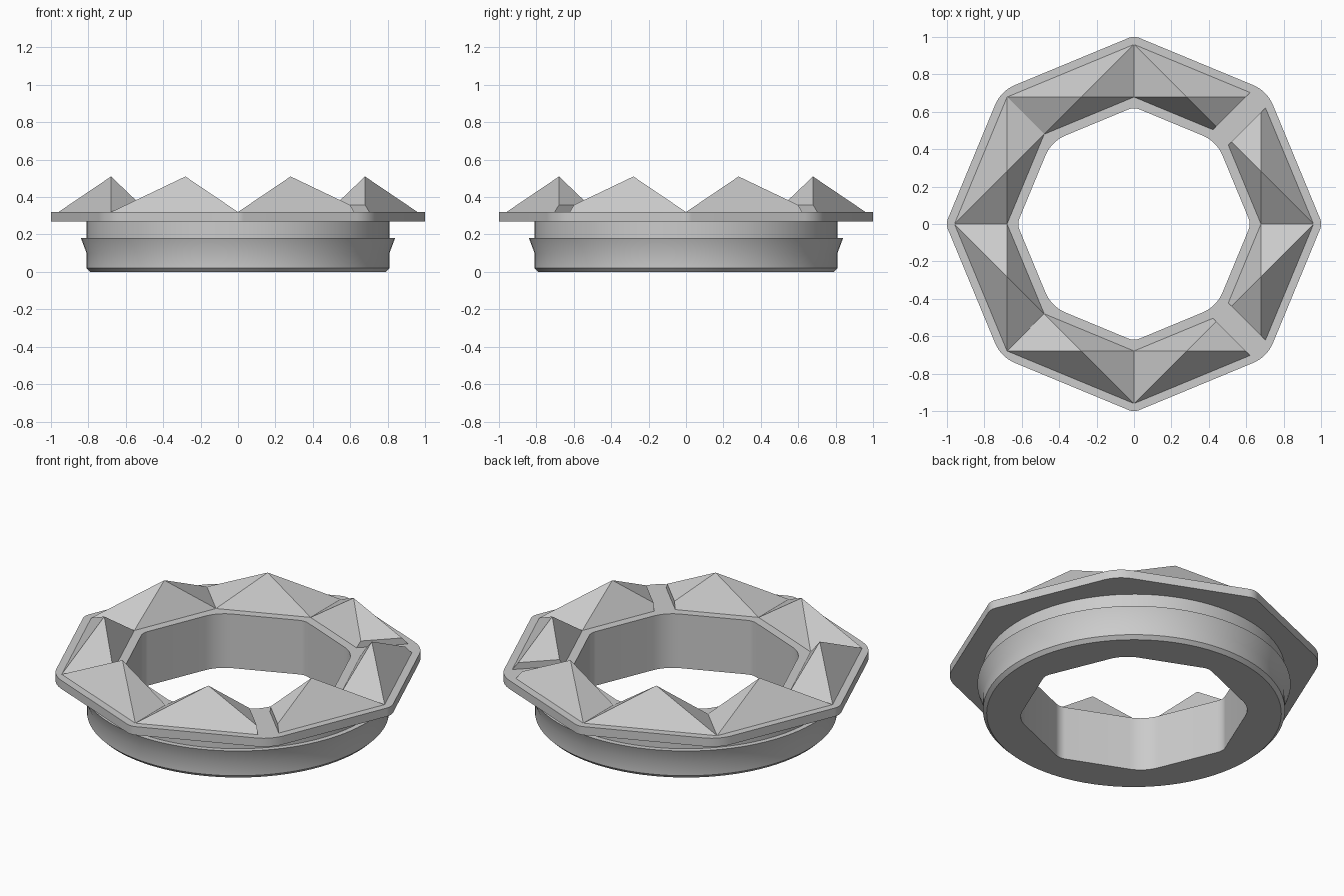
import bpy, bmesh
from math import sin, cos, tan, radians
from mathutils import Vector

cube = bpy.data.objects.get("Cube")
if cube:
    bpy.data.objects.remove(cube)

SIDES, ARC = 8, 12           # octagon corners, points per rounded corner
STEP = 360 / SIDES
HALF = radians(STEP / 2)

grey = bpy.data.materials.new("plain_grey")
grey.use_nodes = True
colour = (0.6, 0.6, 0.6, 1)
grey.diffuse_color = colour
grey.node_tree.nodes["Principled BSDF"].inputs["Base Color"].default_value = colour


def polar(r, deg, z=0.0):
    return Vector((r * cos(radians(deg)), r * sin(radians(deg)), z))


def circle(r, z):
    """Circle sampled to match the rounded octagon point for point."""
    n = SIDES * ARC
    return [polar(r, (i - (ARC - 1) / 2) * 360 / n, z) for i in range(n)]


def octagon(r, z):
    """Octagon with tight corners on the axes and softer ones on the diagonals."""
    points = []
    for corner in range(SIDES):
        fillet = 0.2 if corner % 2 else 0.08
        centre = polar(r - fillet / cos(HALF), corner * STEP, z)
        for j in range(ARC):
            points.append(centre + polar(fillet, (corner - 0.5 + j / (ARC - 1)) * STEP))
    return points


def finish(name, bm, smooth):
    bmesh.ops.recalc_face_normals(bm, faces=bm.faces)
    mesh = bpy.data.meshes.new(name)
    bm.to_mesh(mesh)
    bm.free()
    mesh.materials.append(grey)
    obj = bpy.data.objects.new(name, mesh)
    bpy.context.collection.objects.link(obj)
    if smooth:
        bpy.ops.object.select_all(action="DESELECT")
        obj.select_set(True)
        bpy.context.view_layer.objects.active = obj
        bpy.ops.object.shade_smooth_by_angle(angle=radians(25))
    return obj


def loft(name, sections):
    """Skin a closed loop of ring-shaped sections."""
    bm = bmesh.new()
    rings = [[bm.verts.new(p) for p in s] for s in sections]
    for a, b in zip(rings, rings[1:] + rings[:1]):
        for i in range(len(a)):
            j = (i + 1) % len(a)
            bm.faces.new((a[i], a[j], b[j], b[i]))
    return finish(name, bm, True)


# Round body with bottom chamfer, snap ridge and octagonal bore
HOLE, BOTTOM, TOP = 0.625, 0.27, 0.32
profile = [(0.79, 0), (0.81, 0.02), (0.81, 0.1), (0.84, 0.18), (0.81, 0.18), (0.81, BOTTOM)]
loft("body", [circle(r, z) for r, z in profile] + [octagon(HOLE, BOTTOM), octagon(HOLE, 0)])

# Octagonal flange
RIM = 1.0066
loft("flange", [octagon(RIM, BOTTOM), octagon(RIM, TOP), octagon(HOLE, TOP), octagon(HOLE, BOTTOM)])

# Ring of faceted spikes, trimmed beside the two gaps on the left
OUTER = 0.96
INNER = OUTER * cos(2 * HALF)
GAPS = (1, 7)
GAP_HALF = 0.057
for k in range(SIDES):
    bm = bmesh.new()
    start, end = k * STEP, (k + 1) * STEP
    base = [bm.verts.new(polar(r, a, TOP)) for r, a in
            ((OUTER, start), (OUTER, end), (INNER, end), (INNER, start))]
    apex = bm.verts.new(polar(INNER / cos(HALF), (start + end) / 2, 0.51))
    bm.faces.new(base)
    for i in range(4):
        bm.faces.new((base[i], base[(i + 1) % 4], apex))
    for corner, sign in ((k, 1), ((k + 1) % SIDES, -1)):
        if corner in GAPS:
            normal = polar(sign, corner * STEP + 90)
            bmesh.ops.bisect_plane(bm, geom=bm.verts[:] + bm.edges[:] + bm.faces[:],
                                   plane_co=normal * GAP_HALF, plane_no=normal,
                                   clear_inner=True)
            bmesh.ops.holes_fill(bm, edges=[e for e in bm.edges if e.is_boundary], sides=0)
    finish(f"spike_{k + 1}", bm, False)
